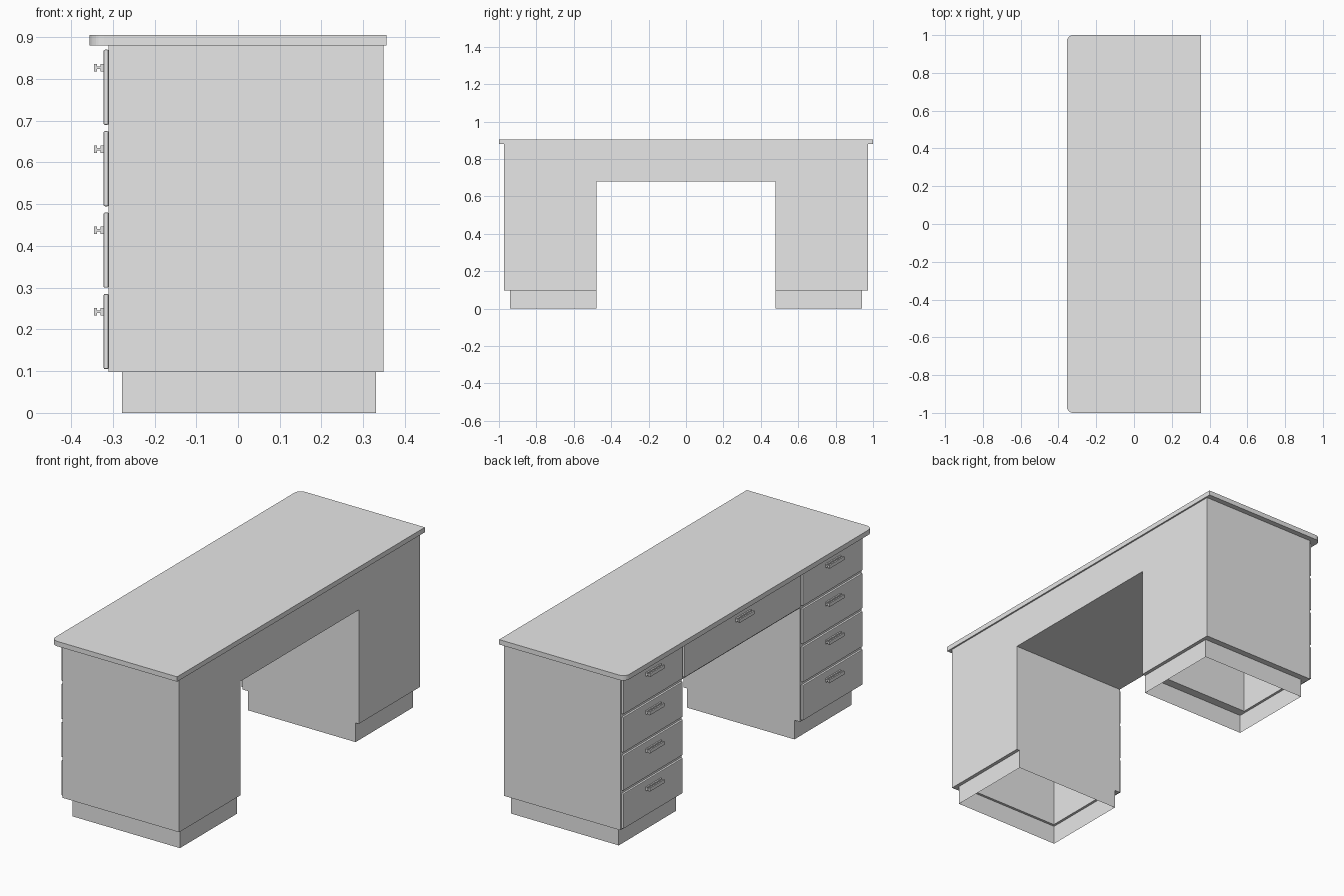
import bpy
import bmesh
import math
from mathutils import Vector

if "Cube" in bpy.data.objects:
    bpy.data.objects.remove(bpy.data.objects["Cube"], do_unlink=True)

# One plain grey for the whole desk
grey = bpy.data.materials.new("light_grey")
grey.use_nodes = True
colour = (0.8, 0.8, 0.8, 1)
grey.diffuse_color = colour
grey.node_tree.nodes["Principled BSDF"].inputs["Base Color"].default_value = colour


def finish(name, bm, bevel=0):
    bmesh.ops.recalc_face_normals(bm, faces=bm.faces)
    mesh = bpy.data.meshes.new(name)
    bm.to_mesh(mesh)
    bm.free()
    mesh.materials.append(grey)
    obj = bpy.data.objects.new(name, mesh)
    bpy.context.collection.objects.link(obj)
    if bevel:
        mod = obj.modifiers.new("soft_edges", "BEVEL")
        mod.width = bevel
        mod.segments = 2
    return obj


def extrude_profile(points, offset):
    bm = bmesh.new()
    face = bm.faces.new([bm.verts.new(p) for p in points])
    out = bmesh.ops.extrude_face_region(bm, geom=[face], use_keep_orig=True)
    moved = [v for v in out["geom"] if isinstance(v, bmesh.types.BMVert)]
    bmesh.ops.translate(bm, verts=moved, vec=offset)
    bmesh.ops.recalc_face_normals(bm, faces=bm.faces)
    return bm


def box(x, y, z):
    base = [(x[0], y[0], z[0]), (x[1], y[0], z[0]), (x[1], y[1], z[0]), (x[0], y[1], z[0])]
    return extrude_profile(base, (0, 0, z[1] - z[0]))


FRONT, BACK = -0.31, 0.348      # drawer side and plain side of the carcass
INNER, OUTER = 0.478, 0.972     # pedestal extents along the desk
FLOOR, APRON, TOP = 0.098, 0.68, 0.88

# Carcass: bridge-shaped profile, hollow pedestals open underneath
half = [(INNER, APRON), (INNER, FLOOR), (OUTER, FLOOR), (OUTER, TOP)]
profile = half + [(-y, z) for y, z in reversed(half)]
bm = extrude_profile([(FRONT, y, z) for y, z in profile], (BACK - FRONT, 0, 0))
bm.normal_update()
undersides = [f for f in bm.faces if abs(f.normal.z) > 0.9 and f.calc_center_median().z < FLOOR + 0.01]
for face in undersides:
    bmesh.ops.inset_region(bm, faces=[face], thickness=0.045, use_even_offset=True)
    out = bmesh.ops.extrude_face_region(bm, geom=[face])
    verts = [v for v in out["geom"] if isinstance(v, bmesh.types.BMVert)]
    bmesh.ops.translate(bm, verts=verts, vec=(0, 0, 0.74))
    if face.is_valid:
        bmesh.ops.delete(bm, geom=[face], context="FACES_ONLY")
finish("carcass", bm)

# Worktop: two rounded corners on the drawer side
radius, edge = 0.035, 0.356
outline = [(edge, -1, TOP), (edge, 1, TOP)]
for side, start in ((1, 90), (-1, 180)):
    centre = Vector((-edge + radius, side * (1 - radius), TOP))
    for i in range(9):
        a = math.radians(start + i * 90 / 8)
        outline.append(centre + Vector((math.cos(a), math.sin(a), 0)) * radius)
finish("worktop", extrude_profile(outline, (0, 0, 0.025)))

# Plinths: thin open frames under each pedestal
for side, label in ((1, "back"), (-1, "front")):
    bm = box((-0.278, 0.33), sorted((side * INNER, side * 0.94)), (0, FLOOR))
    caps = [f for f in bm.faces if abs(f.normal.z) > 0.9]
    bmesh.ops.delete(bm, geom=caps, context="FACES_ONLY")
    finish(label + "_plinth", bm)


# Drawer fronts, each with an I-section pull above its middle
def drawer(name, y0, y1, bottom):
    finish(name, box((-0.322, FRONT), (y0, y1), (bottom, bottom + 0.18)), 0.003)
    bar, stem = 0.009, 0.003
    x = (-0.345, -0.338, -0.329, -0.322)
    upper = [(x[0], bar), (x[1], bar), (x[1], stem), (x[2], stem), (x[2], bar), (x[3], bar)]
    section = upper + [(px, -pz) for px, pz in reversed(upper)]
    mid, height = (y0 + y1) / 2, bottom + 0.137
    points = [(px, mid - 0.06, height + pz) for px, pz in section]
    finish(name + "_handle", extrude_profile(points, (0, 0.12, 0)))


for row in range(4):
    z = 0.105 + row * 0.195
    drawer(f"back_drawer_{row + 1}", INNER + 0.006, OUTER - 0.006, z)
    drawer(f"front_drawer_{row + 1}", -OUTER + 0.006, -INNER - 0.006, z)
drawer("centre_drawer", -INNER + 0.006, INNER - 0.006, 0.69)
